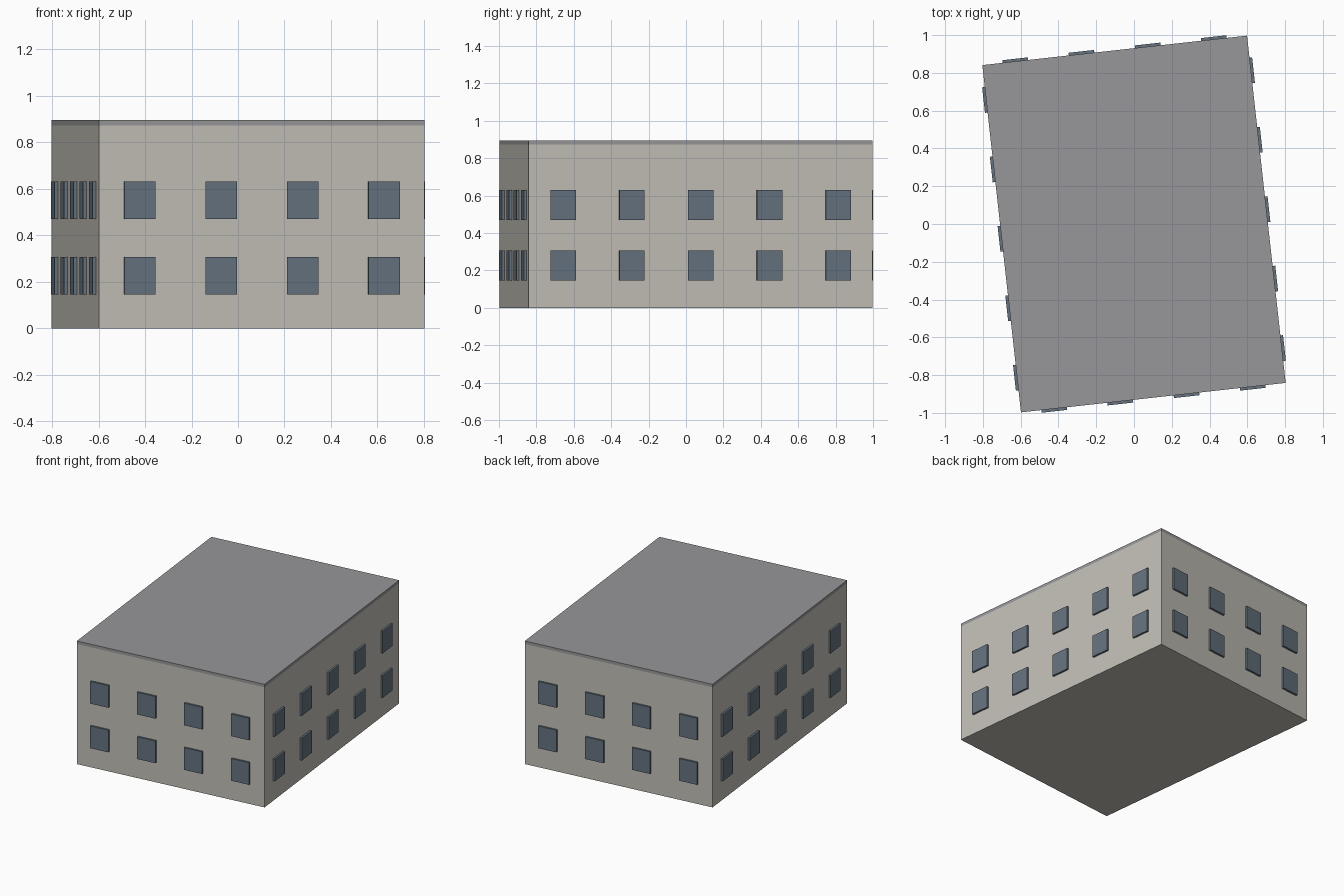
import bpy
from math import radians, pi
from mathutils import Matrix, Vector

cube = bpy.data.objects.get("Cube")
if cube:
    bpy.data.objects.remove(cube, do_unlink=True)

WIDTH, DEPTH = 1.41, 1.85
WALL_TOP, ROOF_TOP = 0.873, 0.895
TURN = Matrix.Rotation(radians(6.35), 4, 'Z')


def material(name, color):
    m = bpy.data.materials.new(name)
    m.use_nodes = True
    rgba = (*color, 1)
    m.diffuse_color = rgba
    m.node_tree.nodes["Principled BSDF"].inputs["Base Color"].default_value = rgba
    return m


wall_mat = material("warm_grey_wall", (0.54, 0.52, 0.47))
roof_mat = material("grey_roof", (0.31, 0.31, 0.32))
glass_mat = material("blue_grey_glass", (0.13, 0.17, 0.21))


def box(name, size, matrix, mat):
    bpy.ops.mesh.primitive_cube_add(size=1)
    ob = bpy.context.object
    ob.name = name
    ob.data.transform(Matrix.Diagonal((*size, 1)))
    ob.matrix_world = TURN @ matrix
    ob.data.materials.append(mat)
    return ob


# Main block and thin roof slab
box("walls", (WIDTH, DEPTH, WALL_TOP),
    Matrix.Translation((0, 0, WALL_TOP / 2)), wall_mat)
box("roof", (WIDTH, DEPTH, ROOF_TOP - WALL_TOP),
    Matrix.Translation((0, 0, (WALL_TOP + ROOF_TOP) / 2)), roof_mat)

# Two rows of raised windows on each side: name, turn, length, distance, count
PANE, PROUD = (0.136, 0.03, 0.161), 0.014
sides = [("front", 0, WIDTH, DEPTH, 4), ("left", pi / 2, DEPTH, WIDTH, 5),
         ("back", pi, WIDTH, DEPTH, 4), ("right", -pi / 2, DEPTH, WIDTH, 5)]
for side, angle, length, across, count in sides:
    facing = Matrix.Rotation(angle, 4, 'Z')
    for row, z in (("lower", 0.226), ("upper", 0.55)):
        for i in range(count):
            x = length * ((i + 0.5) / count - 0.5)
            y = -across / 2 - PROUD + PANE[1] / 2
            box(f"{side}_{row}_window_{i + 1}", PANE,
                facing @ Matrix.Translation(Vector((x, y, z))), glass_mat)
